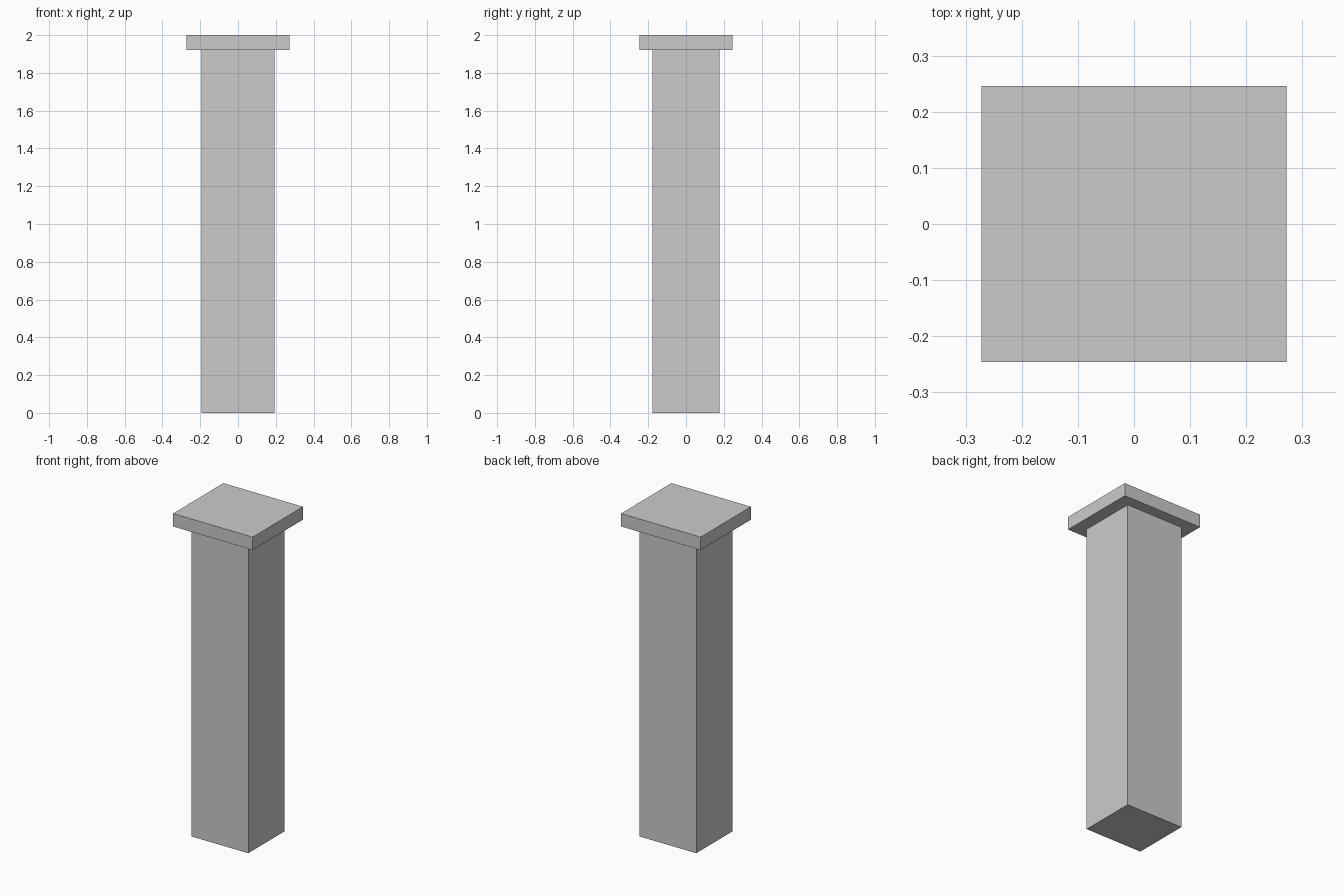
import bpy

if "Cube" in bpy.data.objects:
    bpy.data.objects.remove(bpy.data.objects["Cube"])


def box(name, width, depth, z0, z1):
    bpy.ops.mesh.primitive_cube_add(size=1, location=(0, 0, (z0 + z1) / 2))
    ob = bpy.context.object
    ob.name = name
    ob.scale = (width, depth, z1 - z0)
    bpy.ops.object.transform_apply(location=False, rotation=False, scale=True)
    return ob


# Square pillar shaft
box("pillar_shaft", 0.388, 0.354, 0.0, 1.92)
# Overhanging slab on top
box("pillar_cap", 0.544, 0.491, 1.92, 2.0)
